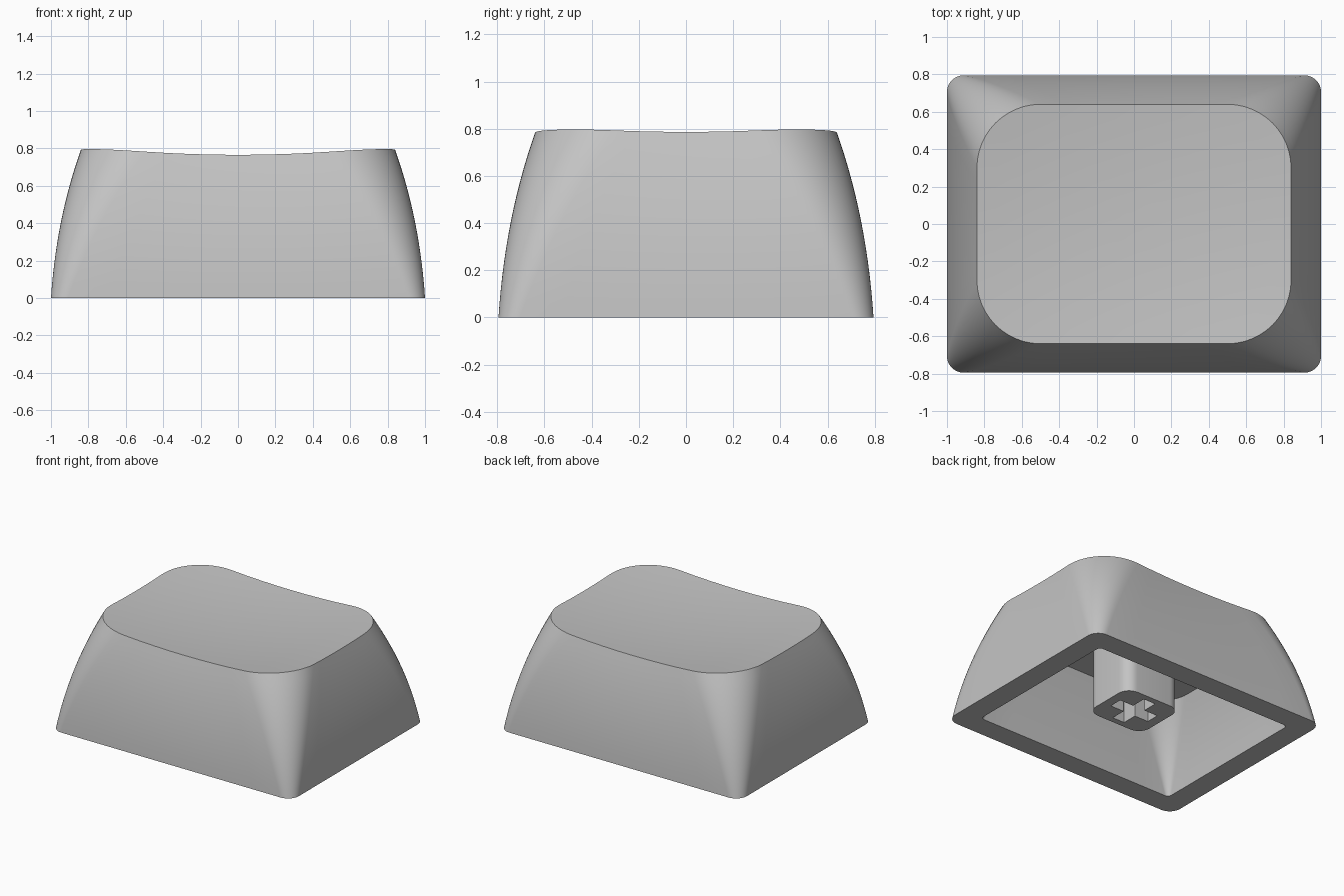
import bpy, bmesh
from math import sin, cos, pi

cube = bpy.data.objects.get("Cube")
if cube:
    bpy.data.objects.remove(cube, do_unlink=True)

grey = bpy.data.materials.new("plain grey")
grey.use_nodes = True
colour = (0.55, 0.55, 0.55, 1)
grey.diffuse_color = colour
grey.node_tree.nodes["Principled BSDF"].inputs["Base Color"].default_value = colour


def rounded_rect(a, b, r, arc=12, straight=8):
    """Outline points, counter-clockwise, with subdivided straight sides."""
    corners = []
    for k, (sx, sy) in enumerate([(1, 1), (-1, 1), (-1, -1), (1, -1)]):
        cx, cy = sx * (a - r), sy * (b - r)
        angles = [(k + i / arc) * pi / 2 for i in range(arc + 1)]
        corners.append([(cx + r * cos(t), cy + r * sin(t)) for t in angles])
    pts = []
    for k, corner in enumerate(corners):
        pts += corner
        (x0, y0), (x1, y1) = corner[-1], corners[(k + 1) % 4][0]
        for i in range(1, straight):
            f = i / straight
            pts.append((x0 + (x1 - x0) * f, y0 + (y1 - y0) * f))
    return pts


def dish(x, y):
    return 0.737 + 0.07 * (x * x + y * y)


def loft(bottom, top, height, steps):
    """Rings from bottom to top whose inset grows faster near the top."""
    rings = []
    for i in range(steps + 1):
        t = i / steps
        e = 0.35 * t + 0.65 * t * t
        a, b = [p + (q - p) * e for p, q in zip(bottom[:2], top[:2])]
        r = bottom[2] + (top[2] - bottom[2]) * t
        rings.append([(x, y, t * height(x, y)) for x, y in rounded_rect(a, b, r)])
    return rings


def finish(obj):
    obj.data.materials.clear()
    obj.data.materials.append(grey)
    bpy.ops.object.select_all(action="DESELECT")
    obj.select_set(True)
    bpy.context.view_layer.objects.active = obj
    bpy.ops.object.shade_smooth_by_angle(angle=pi / 6)


# Hollow shell: cavity, rim, outer walls and dished top as one run of rings
CEILING = 0.6
cavity = loft((0.835, 0.63, 0.03), (0.70, 0.50, 0.23), lambda x, y: CEILING, 8)
walls = loft((1.0, 0.795, 0.09), (0.84, 0.64, 0.34), dish, 14)
top = []
for i in range(1, 8):
    f = 1 - i / 8
    top.append([(x * f, y * f, dish(x * f, y * f)) for x, y, z in walls[-1]])

bm = bmesh.new()
rings = [[bm.verts.new(p) for p in ring] for ring in cavity[::-1] + walls + top]
n = len(rings[0])
for low, high in zip(rings, rings[1:]):
    for j in range(n):
        k = (j + 1) % n
        bm.faces.new((low[j], low[k], high[k], high[j]))
bm.faces.new(rings[0][::-1])
pole = bm.verts.new((0, 0, dish(0, 0)))
for j in range(n):
    bm.faces.new((rings[-1][j], rings[-1][(j + 1) % n], pole))
bmesh.ops.recalc_face_normals(bm, faces=bm.faces)
mesh = bpy.data.meshes.new("cap_shell")
bm.to_mesh(mesh)
bm.free()
shell = bpy.data.objects.new("cap_shell", mesh)
bpy.context.collection.objects.link(shell)
finish(shell)

# Stem: rounded post with a cross-shaped socket
w, l = 0.05, 0.165
quarter = [(l, -w), (l, w), (w, w)]
cross = []
for k in range(4):
    c, s = round(cos(k * pi / 2)), round(sin(k * pi / 2))
    cross += [(x * c - y * s, x * s + y * c) for x, y in quarter]

STEM_BOTTOM = 0.09
curve = bpy.data.curves.new("stem", "CURVE")
curve.dimensions = "2D"
curve.fill_mode = "BOTH"
curve.extrude = (CEILING - STEM_BOTTOM) / 2
for outline in (rounded_rect(0.235, 0.21, 0.09, 8, 1), cross):
    spline = curve.splines.new("POLY")
    spline.points.add(len(outline) - 1)
    for point, (x, y) in zip(spline.points, outline):
        point.co = (x, y, 0, 1)
    spline.use_cyclic_u = True
stem = bpy.data.objects.new("stem", curve)
stem.location.z = (CEILING + STEM_BOTTOM) / 2
bpy.context.collection.objects.link(stem)
bpy.ops.object.select_all(action="DESELECT")
stem.select_set(True)
bpy.context.view_layer.objects.active = stem
bpy.ops.object.convert(target="MESH")
stem = bpy.context.view_layer.objects.active

# Weld the caps to the sides
bm = bmesh.new()
bm.from_mesh(stem.data)
bmesh.ops.remove_doubles(bm, verts=bm.verts, dist=0.0001)
bmesh.ops.recalc_face_normals(bm, faces=bm.faces)
bm.to_mesh(stem.data)
bm.free()
finish(stem)
